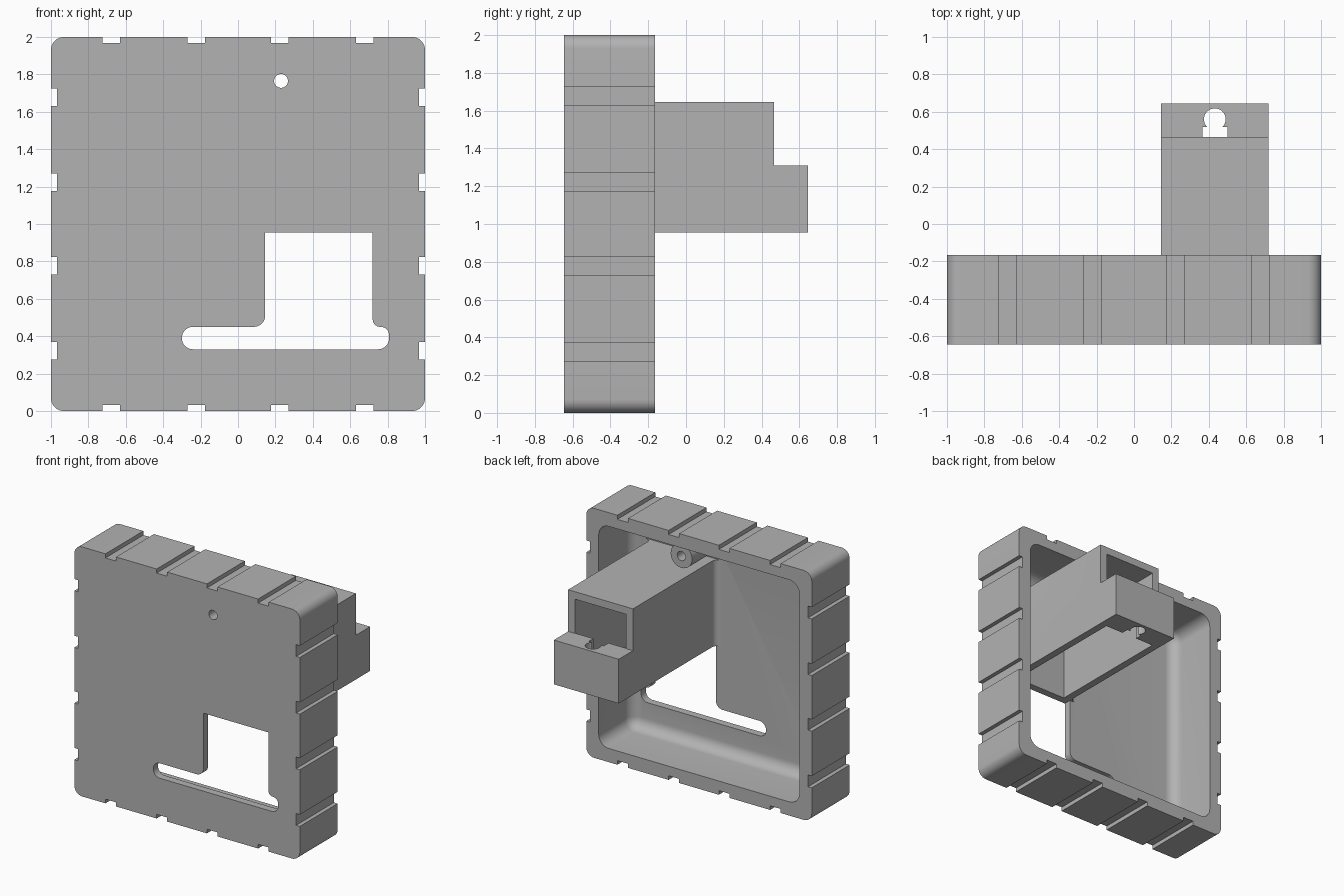
import bpy, bmesh
from math import sin, cos, pi
from mathutils import Vector

default = bpy.data.objects.get("Cube")
if default:
    bpy.data.objects.remove(default)

grey = bpy.data.materials.new("plain grey")
grey.use_nodes = True
grey.diffuse_color = (0.45, 0.45, 0.45, 1)
grey.node_tree.nodes["Principled BSDF"].inputs["Base Color"].default_value = (0.45, 0.45, 0.45, 1)


def finish(bm, name):
    bmesh.ops.recalc_face_normals(bm, faces=bm.faces[:])
    mesh = bpy.data.meshes.new(name)
    bm.to_mesh(mesh)
    bm.free()
    mesh.materials.append(grey)
    obj = bpy.data.objects.new(name, mesh)
    bpy.context.collection.objects.link(obj)
    return obj


def fillet(corners, steps=8):
    """Outline from square corners (a, b, radius), with each corner rounded."""
    out = []
    for i, (a, b, r) in enumerate(corners):
        p = Vector((a, b))
        if not r:
            out.append(p)
            continue
        u = (Vector(corners[i - 1][:2]) - p).normalized()
        v = (Vector(corners[(i + 1) % len(corners)][:2]) - p).normalized()
        for k in range(steps + 1):
            t = k / steps * pi / 2
            out.append(p + (u + v) * r - (v * cos(t) + u * sin(t)) * r)
    return out


def prism(name, outline, axis, lo, hi):
    """Extrude an outline along y (outline in x, z) or z (outline in x, y)."""
    bm = bmesh.new()
    def place(p, d):
        return (p[0], d, p[1]) if axis == "y" else (p[0], p[1], d)
    verts = [bm.verts.new(place(p, lo)) for p in outline]
    face = bm.faces.new(verts)
    top = bmesh.ops.extrude_face_region(bm, geom=[face])["geom"]
    shift = Vector(place((0, 0), hi - lo))
    bmesh.ops.translate(bm, vec=shift, verts=[g for g in top if isinstance(g, bmesh.types.BMVert)])
    return finish(bm, name)


def rect(x0, x1, b0, b1, r=0):
    return fillet([(x0, b0, r), (x1, b0, r), (x1, b1, r), (x0, b1, r)])


def box(name, x, y, z):
    return prism(name, rect(*x, *y), "z", *z)


def circle(x, b, r, n=32):
    return [(x + r * cos(2 * pi * i / n), b + r * sin(2 * pi * i / n)) for i in range(n)]


def apply_modifier(obj, mod):
    bpy.context.view_layer.objects.active = obj
    bpy.ops.object.modifier_apply(modifier=mod.name)


def combine(obj, other, operation):
    mod = obj.modifiers.new("shape", "BOOLEAN")
    mod.operation, mod.solver, mod.object = operation, "EXACT", other
    apply_modifier(obj, mod)
    bpy.data.objects.remove(other)


FRONT, PLATE, RIM, BACK = -0.645, -0.585, -0.165, 0.465
LEFT, RIGHT, LOW, HIGH = 0.145, 0.72, 0.955, 1.645
WALL = 0.06

# Square tray with rounded corners
body = prism("wall_tray", rect(-1, 1, 0, 2, 0.07), "y", FRONT, RIM)

# Hollow tray, with rounded inner edges
cavity = box("cavity", (-0.89, 0.89), (PLATE, 0), (0.11, 1.89))
bevel = cavity.modifiers.new("round", "BEVEL")
bevel.width, bevel.segments, bevel.limit_method = 0.09, 8, "NONE"
apply_modifier(cavity, bevel)
combine(body, cavity, "DIFFERENCE")

# Grooves on all four sides
for c in (-0.677, -0.223, 0.223, 0.677):
    w, d = 0.047, 0.033
    for s in (-1, 1):
        a, b = sorted((s * (1 - d), s * 1.1))
        groove = box("groove", (c - w, c + w), (-1, 0), (1 + a, 1 + b))
        combine(body, groove, "DIFFERENCE")
        groove = box("groove", (a, b), (-1, 0), (1 + c - w, 1 + c + w))
        combine(body, groove, "DIFFERENCE")

# Rear arm, flared where it meets the plate, and its lip
f = 0.05
arm = prism("arm", fillet([
    (LEFT - f, PLATE - 0.02, 0), (LEFT - f, PLATE, 0), (LEFT, PLATE, f - 0.002),
    (LEFT, BACK, 0), (RIGHT, BACK, 0), (RIGHT, PLATE, f - 0.002),
    (RIGHT + f, PLATE, 0), (RIGHT + f, PLATE - 0.02, 0)]), "z", LOW, HIGH)
combine(body, arm, "UNION")
combine(body, box("lip", (LEFT, RIGHT), (BACK - 0.1, 0.645), (LOW, 1.31)), "UNION")

# Screw boss
combine(body, prism("boss", circle(0.23, 1.765, 0.095), "y", PLATE - 0.02, -0.27), "UNION")

# Hollow arm, open below and above the lip
inside = (LEFT + WALL, RIGHT - WALL)
combine(body, box("channel", inside, (PLATE, BACK - 0.005), (0.8, HIGH - WALL)), "DIFFERENCE")
combine(body, box("window", inside, (BACK - 0.1, 0.8), (1.31, HIGH - WALL)), "DIFFERENCE")

# Keyhole through the lip
combine(body, box("keyhole_slot", (0.365, 0.5), (BACK - 0.05, 0.518), (0.8, 1.4)), "DIFFERENCE")
combine(body, prism("keyhole_round", circle(0.432, 0.56, 0.058), "z", 0.8, 1.4), "DIFFERENCE")

# Front opening with its slot, and the screw hole
opening = prism("opening", fillet([
    (-0.3, 0.33, 0.059), (0.808, 0.33, 0.059), (0.808, 0.45, 0.045), (RIGHT, 0.45, 0.04),
    (RIGHT, LOW, 0), (LEFT, LOW, 0), (LEFT, 0.45, 0.06), (-0.3, 0.45, 0.059)]),
    "y", -0.8, PLATE + 0.08)
combine(body, opening, "DIFFERENCE")
combine(body, prism("screw_hole", circle(0.23, 1.765, 0.037), "y", -0.8, 0), "DIFFERENCE")

bpy.ops.object.select_all(action="DESELECT")
body.select_set(True)
bpy.context.view_layer.objects.active = body
bpy.ops.object.shade_smooth_by_angle()
